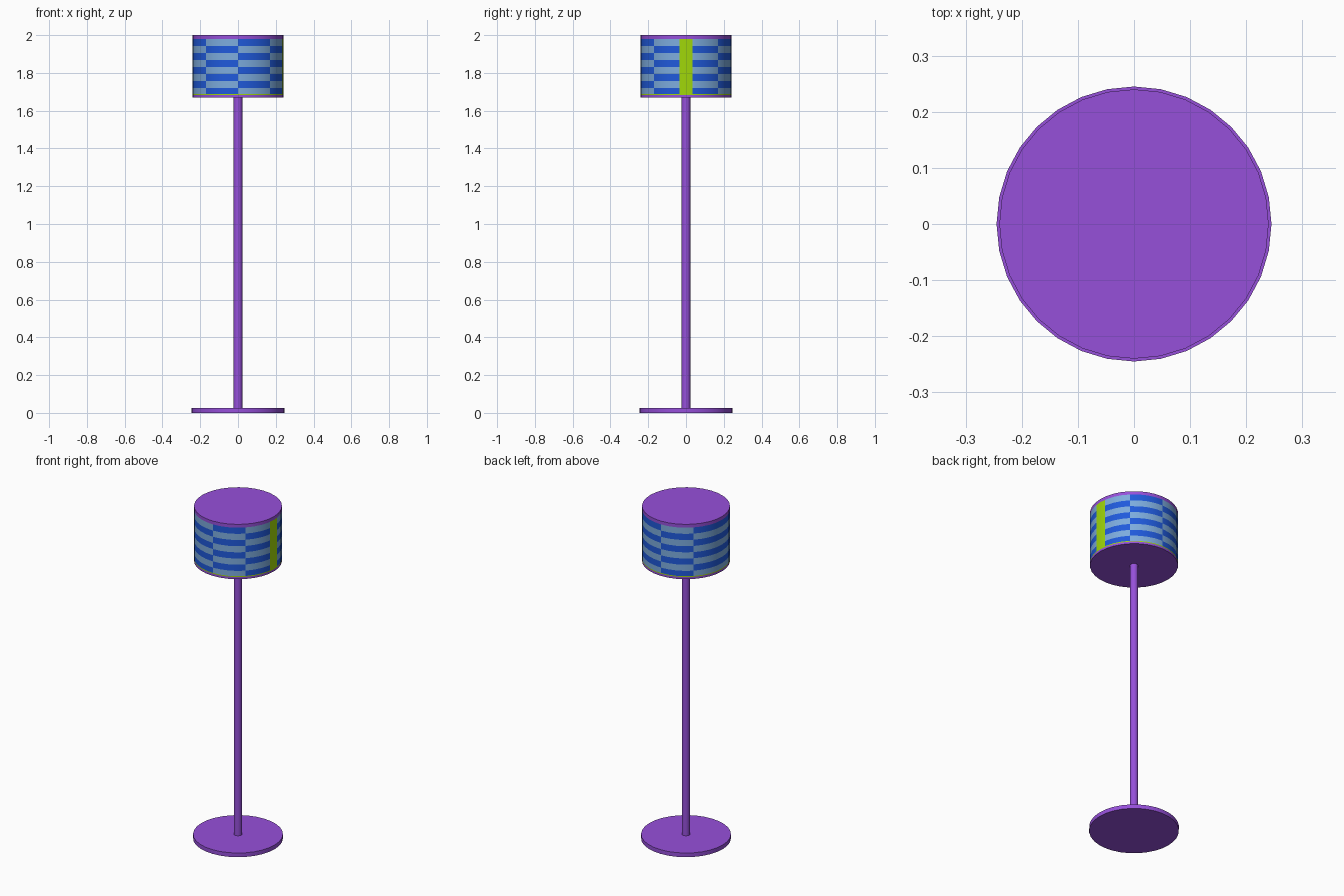
import bpy, bmesh, math

if "Cube" in bpy.data.objects:
    bpy.data.objects.remove(bpy.data.objects["Cube"])

SIDES = 32


def material(name, rgb):
    m = bpy.data.materials.new(name)
    m.diffuse_color = (*rgb, 1)
    m.use_nodes = True
    m.node_tree.nodes["Principled BSDF"].inputs["Base Color"].default_value = m.diffuse_color
    return m


purple = material("purple", (0.305, 0.08, 0.70))
light_blue = material("light blue", (0.205, 0.413, 0.73))
dark_blue = material("dark blue", (0.014, 0.102, 0.716))
lime = material("lime green", (0.352, 0.679, 0.003))


def finish(name, bm, mats):
    bmesh.ops.recalc_face_normals(bm, faces=bm.faces[:])
    me = bpy.data.meshes.new(name)
    bm.to_mesh(me)
    bm.free()
    for m in mats:
        me.materials.append(m)
    ob = bpy.data.objects.new(name, me)
    bpy.context.collection.objects.link(ob)
    bpy.ops.object.select_all(action='DESELECT')
    ob.select_set(True)
    bpy.context.view_layer.objects.active = ob
    bpy.ops.object.shade_smooth_by_angle(angle=math.radians(35))
    return ob


def ring_points(r, extra=None):
    """Corners of a 32-gon, with optional points on the edges beside +x."""
    pts = [(r * math.cos(math.tau * i / SIDES), r * math.sin(math.tau * i / SIDES))
           for i in range(SIDES)]
    if extra:
        t = extra / pts[1][1]
        x = r + (pts[1][0] - r) * t
        pts = [pts[0], (x, extra)] + pts[1:] + [(x, -extra)]
    return pts


def drum(name, pts, zs, mats, rule=None):
    """Closed upright prism with rings at the heights zs."""
    bm = bmesh.new()
    rings = [[bm.verts.new((x, y, z)) for x, y in pts] for z in zs]
    n = len(pts)
    bm.faces.new(rings[0][::-1])
    bm.faces.new(rings[-1])
    for a, b in zip(rings, rings[1:]):
        for i in range(n):
            j = (i + 1) % n
            f = bm.faces.new((a[i], a[j], b[j], b[i]))
            if rule:
                f.material_index = rule(f.calc_center_median())
    return finish(name, bm, mats)


# base plate and pole
drum("base", ring_points(0.245), [0, 0.025], [purple])
drum("pole", ring_points(0.0225), [0.02, 1.68], [purple])

# lamp shade: chequered stripes between purple rims, with a lime seam at +x
BOTTOM, TOP, ROWS, SEAM = 1.683, 1.98, 8, 0.0345


def shade_rule(c):
    if c.z < BOTTOM or c.z > TOP:
        return 0
    if c.z < BOTTOM + 0.005 or (c.x > 0 and abs(c.y) < SEAM):
        return 3
    column = int(abs(math.atan2(c.y, c.x)) / (math.pi / 4))
    row = int((TOP - c.z) / (TOP - BOTTOM) * ROWS)
    return 2 if (column + row) % 2 else 1


step = (TOP - BOTTOM) / ROWS
heights = [1.67, BOTTOM, BOTTOM + 0.005]
heights += [BOTTOM + step * k for k in range(1, ROWS + 1)] + [2.0]
drum("lamp_shade", ring_points(0.24, SEAM), heights,
     [purple, light_blue, dark_blue, lime], shade_rule)
